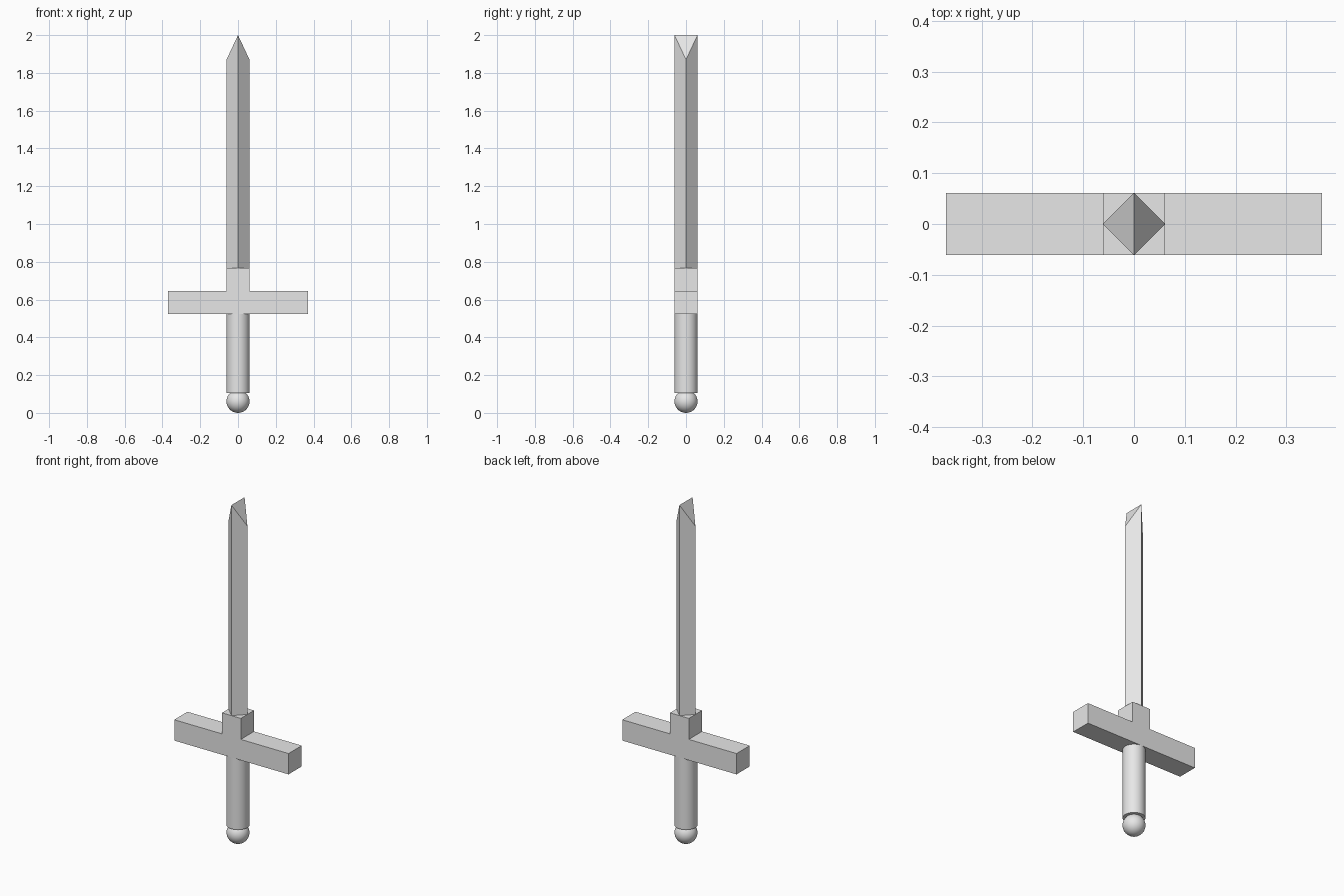
import bpy
import bmesh

if "Cube" in bpy.data.objects:
    bpy.data.objects.remove(bpy.data.objects["Cube"])

R = 0.061  # shared half-thickness

grey = bpy.data.materials.new("light_grey")
grey.use_nodes = True
colour = (0.8, 0.8, 0.8, 1)
grey.diffuse_color = colour
grey.node_tree.nodes["Principled BSDF"].inputs["Base Color"].default_value = colour


def finish(name):
    obj = bpy.context.object
    obj.name = obj.data.name = name
    obj.data.materials.append(grey)
    return obj


def box(name, half_x, bottom, top):
    bpy.ops.mesh.primitive_cube_add(size=1, location=(0, 0, (bottom + top) / 2))
    obj = finish(name)
    obj.scale = (2 * half_x, 2 * R, top - bottom)
    bpy.ops.object.transform_apply(location=False, rotation=False, scale=True)


def cylinder(name, sides, bottom, top):
    bpy.ops.mesh.primitive_cylinder_add(vertices=sides, radius=R, depth=top - bottom,
                                        location=(0, 0, (bottom + top) / 2))
    return finish(name)


# Pommel and grip
bpy.ops.mesh.primitive_uv_sphere_add(segments=32, ring_count=16, radius=R, location=(0, 0, R))
finish("pommel")
bpy.ops.object.shade_smooth()
cylinder("grip", 32, 0.105, 0.53)
bpy.ops.object.shade_smooth_by_angle()

# Crossguard and blade collar
box("crossguard", 0.37, 0.523, 0.645)
box("collar", R, 0.645, 0.768)

# Diamond blade: lower the two side corners to leave a ridge across the tip
blade = cylinder("blade", 4, 0.768, 2.0)
bm = bmesh.new()
bm.from_mesh(blade.data)
top_corners = [v for v in bm.verts if v.co.z > 0]
for v in top_corners:
    if abs(v.co.x) > R / 2:
        v.co.z -= 0.13
cap = [f for f in bm.faces if all(v in top_corners for v in f.verts)][0]
ridge = [v for v in top_corners if abs(v.co.x) < R / 2]
bmesh.utils.face_split(cap, ridge[0], ridge[1])
bm.to_mesh(blade.data)
bm.free()
